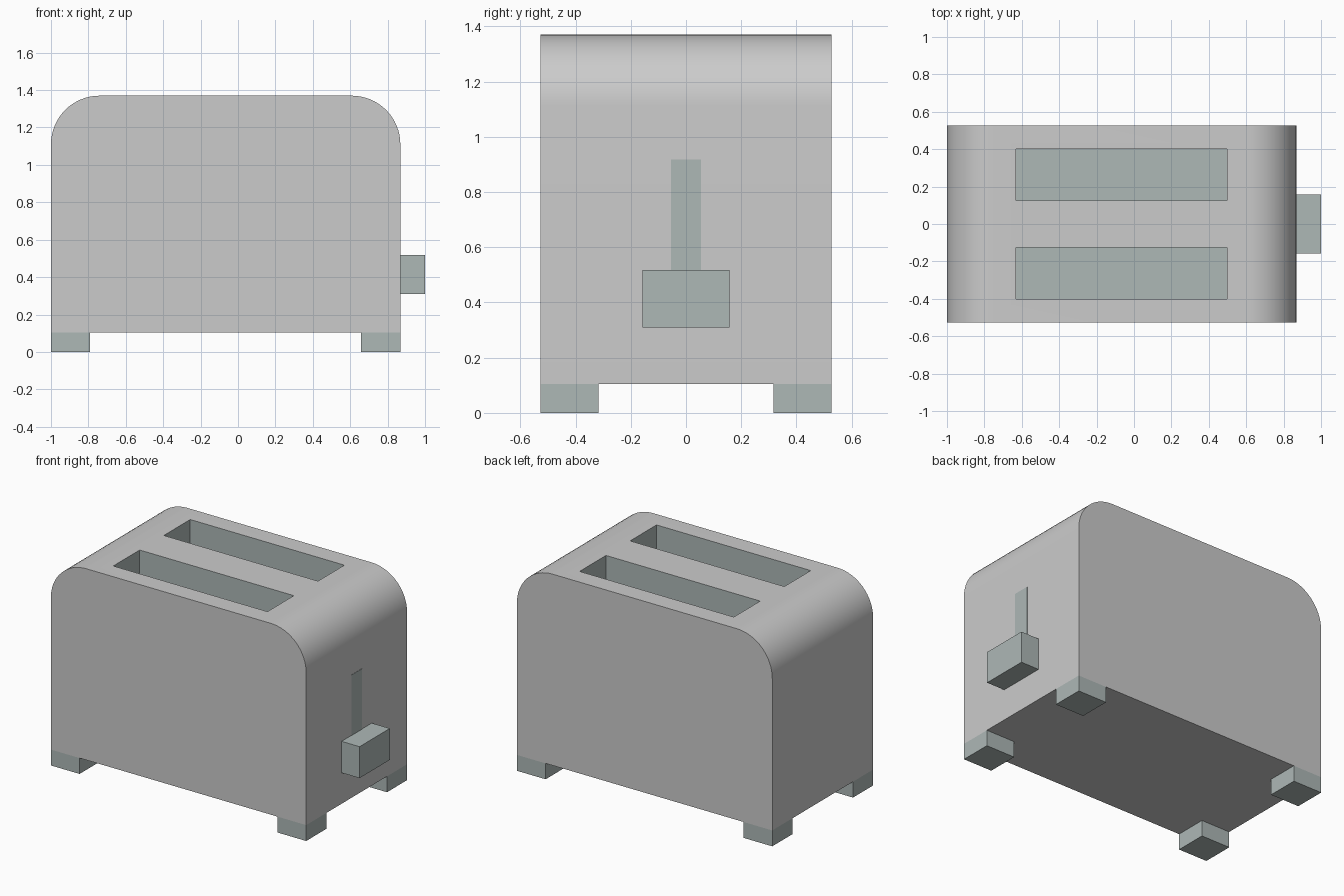
import bpy, bmesh, math

if "Cube" in bpy.data.objects:
    bpy.data.objects.remove(bpy.data.objects["Cube"])

X0, X1, HY = -1.0, 0.868, 0.527      # body extents
Z0, Z1, R = 0.105, 1.37, 0.26        # underside, top, corner radius
FOOT = 0.21


def material(name, color):
    m = bpy.data.materials.new(name)
    m.diffuse_color = (*color, 1)
    m.use_nodes = True
    m.node_tree.nodes["Principled BSDF"].inputs["Base Color"].default_value = m.diffuse_color
    return m


light = material("light_grey", (0.8, 0.8, 0.8))
dark = material("dark_grey", (0.42, 0.48, 0.47))


def add_object(name, bm, mats):
    bmesh.ops.recalc_face_normals(bm, faces=bm.faces)
    me = bpy.data.meshes.new(name)
    bm.to_mesh(me)
    bm.free()
    ob = bpy.data.objects.new(name, me)
    bpy.context.collection.objects.link(ob)
    for m in mats:
        me.materials.append(m)
    return ob


def box(name, lo, hi, mats=(dark,), index=0):
    bm = bmesh.new()
    bmesh.ops.create_cube(bm, size=1)
    for v in bm.verts:
        v.co = [lo[i] if v.co[i] < 0 else hi[i] for i in range(3)]
    for f in bm.faces:
        f.material_index = index
    return add_object(name, bm, mats)


# Body: side profile with two rounded top corners, extruded across y
SEG = 16
profile = [(X0, Z0), (X1, Z0)]
for cx, start in ((X1 - R, 0), (X0 + R, 90)):
    for i in range(SEG + 1):
        a = math.radians(start + 90 * i / SEG)
        profile.append((cx + R * math.cos(a), Z1 - R + R * math.sin(a)))
bm = bmesh.new()
face = bm.faces.new([bm.verts.new((x, -HY, z)) for x, z in profile])
ext = bmesh.ops.extrude_face_region(bm, geom=[face])
verts = [g for g in ext["geom"] if isinstance(g, bmesh.types.BMVert)]
bmesh.ops.translate(bm, verts=verts, vec=(0, 2 * HY, 0))
body = add_object("body", bm, (light, dark))

# Two bread slots cut into the top, lined in dark grey
for side in (-1, 1):
    ys = sorted((side * 0.126, side * 0.402))
    cutter = box("slot_cutter", (-0.631, ys[0], 0.42), (0.497, ys[1], 1.6),
                 (light, dark), 1)
    cutter.hide_render = True
    cutter.hide_set(True)
    mod = body.modifiers.new("bread_slot", 'BOOLEAN')
    mod.operation = 'DIFFERENCE'
    mod.solver = 'EXACT'
    mod.object = cutter

# Apply the cuts, remove the cutters, then smooth the rounded corners
bpy.context.view_layer.objects.active = body
body.select_set(True)
for mod in list(body.modifiers):
    cutter = mod.object
    bpy.ops.object.modifier_apply(modifier=mod.name)
    bpy.data.objects.remove(cutter)
bpy.ops.object.shade_smooth_by_angle(angle=math.radians(30))

# Four square feet, flush with the body corners
for xn, x in (("left", X0), ("right", X1 - FOOT)):
    for yn, y in (("front", -HY), ("back", HY - FOOT)):
        box(f"{yn}_{xn}_foot", (x, y, 0), (x + FOOT, y + FOOT, Z0))

# Lever and its track on the right side
box("lever", (X1, -0.158, 0.31), (1.0, 0.158, 0.518))
box("lever_track", (X1 - 0.01, -0.055, 0.42), (X1 + 0.002, 0.055, 0.918))
